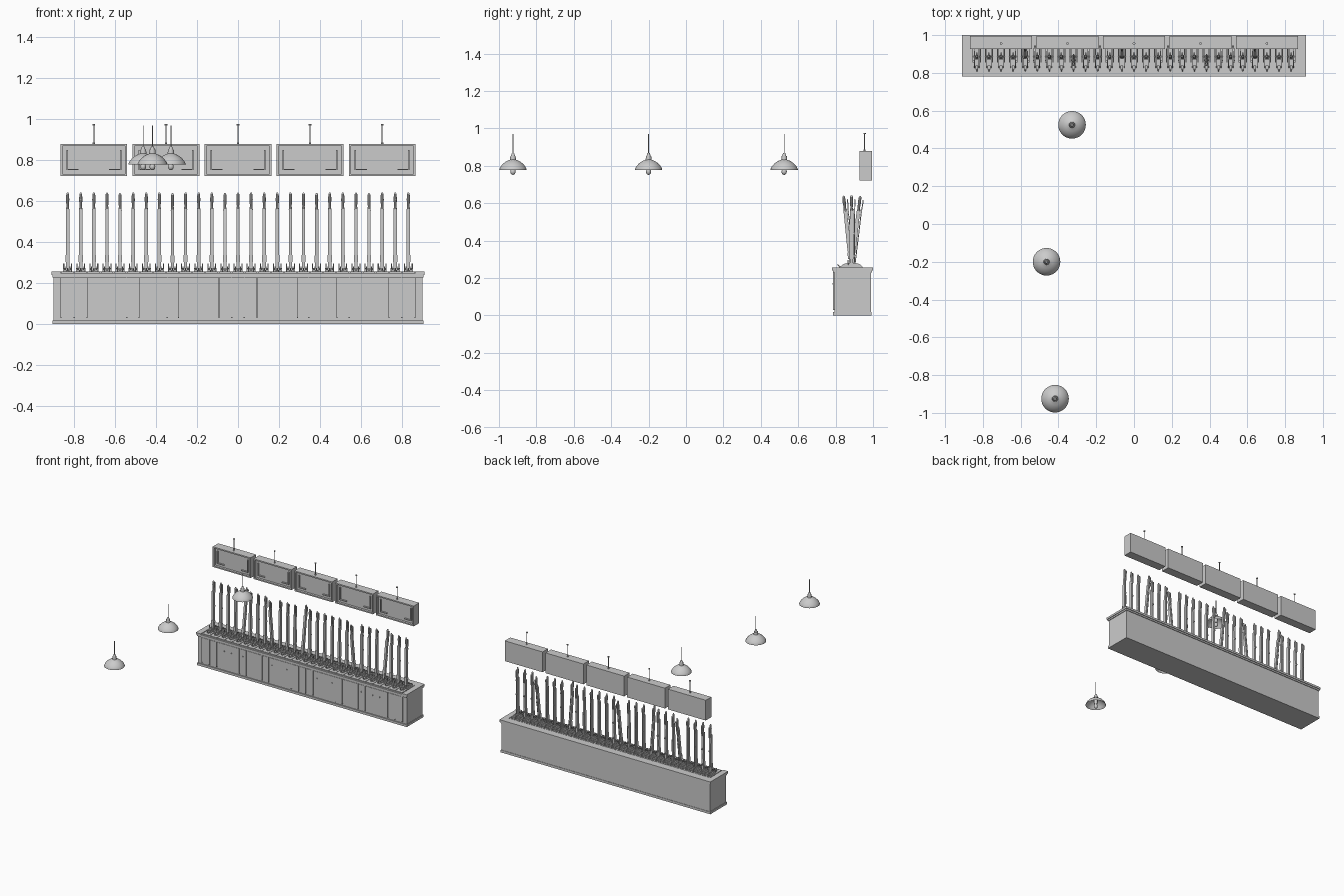
import bpy, bmesh, math
from mathutils import Matrix, Vector


def box(bm, x0, x1, y0, y1, z0, z1):
    m = Matrix.Translation(((x0 + x1) / 2, (y0 + y1) / 2, (z0 + z1) / 2)) @ \
        Matrix.Diagonal((x1 - x0, y1 - y0, z1 - z0, 1))
    bmesh.ops.create_cube(bm, size=1, matrix=m)


def rod(bm, a, b, r1, r2=None, seg=10):
    a, b = Vector(a), Vector(b)
    d = b - a
    m = Matrix.Translation((a + b) / 2) @ d.to_track_quat('Z', 'Y').to_matrix().to_4x4()
    bmesh.ops.create_cone(bm, cap_ends=True, segments=seg, radius1=r1,
                          radius2=r1 if r2 is None else r2, depth=d.length, matrix=m)


def slab(bm, pts, x0, x1):
    # closed (y, z) outline extruded along x
    a = [bm.verts.new((x0, y, z)) for y, z in pts]
    b = [bm.verts.new((x1, y, z)) for y, z in pts]
    bm.faces.new(a)
    bm.faces.new(b[::-1])
    for i in range(len(pts)):
        j = (i + 1) % len(pts)
        bm.faces.new((a[j], a[i], b[i], b[j]))


def lathe(bm, prof, seg=32):
    rings = [[bm.verts.new((r * math.cos(2 * math.pi * k / seg),
                            r * math.sin(2 * math.pi * k / seg), z)) for k in range(seg)]
             for r, z in prof]
    for p, q in zip(rings, rings[1:]):
        for k in range(seg):
            n = (k + 1) % seg
            bm.faces.new((p[k], p[n], q[n], q[k]))


def mesh(bm, name, smooth=False):
    bmesh.ops.recalc_face_normals(bm, faces=bm.faces)
    me = bpy.data.meshes.new(name)
    bm.to_mesh(me)
    bm.free()
    if smooth:
        for p in me.polygons:
            p.use_smooth = True
        me.set_sharp_from_angle(angle=math.radians(35))
    return me


def place(me, name, loc=(0, 0, 0), rx=0):
    ob = bpy.data.objects.new(name, me)
    ob.location = loc
    ob.rotation_euler = (rx, 0, 0)
    bpy.context.collection.objects.link(ob)
    return ob


# cabinet body, plinth and rimmed top
bm = bmesh.new()
box(bm, -0.90, 0.90, 0.795, 0.99, 0.0, 0.24)
box(bm, -0.905, 0.905, 0.787, 0.993, 0.0, 0.018)
place(mesh(bm, "cabinet"), "cabinet")
bm = bmesh.new()
box(bm, -0.905, 0.905, 0.785, 0.995, 0.228, 0.24)
box(bm, -0.91, 0.91, 0.78, 1.0, 0.24, 0.25)
for s in (-1, 1):
    box(bm, *sorted((s * 0.868, s * 0.91)), 0.78, 1.0, 0.25, 0.256)
box(bm, -0.868, 0.868, 0.942, 1.0, 0.25, 0.256)
place(mesh(bm, "cabinet_top"), "cabinet_top")

# front panels, upright strips and knobs
bm = bmesh.new()
half = [0.03, 0.093, 0.29, 0.346, 0.483, 0.543, 0.737, 0.80, 0.865]
edges = [-v for v in reversed(half)] + half
for a, b in zip(edges, edges[1:]):
    box(bm, a + 0.004, b - 0.004, 0.789, 0.796, 0.034, 0.224)
for e in edges:
    box(bm, e - 0.003, e + 0.003, 0.786, 0.796, 0.03, 0.228)
for s in (-1, 1):
    for x in (0.13, 0.26, 0.51, 0.61, 0.67):
        rod(bm, (s * x, 0.79, 0.17), (s * x, 0.782, 0.17), 0.004)
place(mesh(bm, "front_panels"), "front_panels")

# lever shoe: floor plate, curved quadrants, side lugs, front pedal
bm = bmesh.new()
box(bm, -0.030, 0.030, -0.093, 0.055, 0.0, 0.006)
for s in (-1, 1):
    arc = [(0.06 * math.cos(t * math.pi / 10), 0.004 + 0.028 * math.sin(t * math.pi / 10))
           for t in range(11)]
    x0, x1 = sorted((s * 0.010, s * 0.014))
    slab(bm, arc, x0, x1)
    box(bm, *sorted((s * 0.016, s * 0.022)), -0.03, 0.045, 0.006, 0.020)
    rod(bm, (s * 0.019, -0.02, 0.006), (s * 0.019, -0.02, 0.045), 0.0025, seg=8)
rod(bm, (-0.022, 0, 0.018), (0.022, 0, 0.018), 0.005)
box(bm, -0.007, 0.007, -0.068, -0.045, 0.006, 0.014)
rod(bm, (0, -0.066, 0.012), (0, -0.075, 0.022), 0.003, seg=8)
shoe = mesh(bm, "lever_shoe", True)

# lever: tapered bar, grip, catch handle with its link rod
bm = bmesh.new()
slab(bm, [(-0.008, 0.0), (0.008, 0.0), (0.011, 0.12), (0.009, 0.31), (-0.009, 0.31),
          (-0.011, 0.12)], -0.008, 0.008)
rod(bm, (0, 0, 0.305), (0, 0, 0.325), 0.009, 0.006)
rod(bm, (0, 0, 0.32), (0, 0, 0.355), 0.006, 0.0085)
rod(bm, (0, 0, 0.355), (0, 0, 0.382), 0.0085, 0.007)
rod(bm, (0, 0, 0.382), (0, 0, 0.390), 0.007, 0.003)
rod(bm, (0, 0.016, 0.03), (0, 0.016, 0.31), 0.0025, seg=8)
for z in (0.06, 0.18, 0.29):
    box(bm, -0.004, 0.004, 0.006, 0.019, z, z + 0.010)
slab(bm, [(0.004, 0.30), (0.018, 0.30), (0.022, 0.365), (0.016, 0.372), (0.015, 0.32),
          (0.004, 0.312)], -0.004, 0.004)
box(bm, -0.010, 0.010, -0.013, -0.008, 0.05, 0.085)
lever = mesh(bm, "lever", True)

lean = {-9: -0.12, -1: -0.12, 10: -0.12, -5: 0.11, 6: 0.11}
for i in range(-13, 14):
    x = i * 0.064
    place(shoe, f"lever_shoe_{i + 14}", (x, 0.885, 0.25))
    place(lever, f"lever_{i + 14}", (x, 0.885, 0.252), lean.get(i, 0))

# hanging display boards: framed box, recessed panel, corner strips, hanger
bm = bmesh.new()
w = 0.163
box(bm, -w, w, 0.945, 0.995, 0.722, 0.88)
for s in (-1, 1):
    box(bm, *sorted((s * (w - 0.010), s * w)), 0.927, 0.945, 0.722, 0.88)
    box(bm, *sorted((s * 0.127, s * 0.134)), 0.934, 0.945, 0.755, 0.85)
    box(bm, *sorted((s * 0.075, s * 0.134)), 0.934, 0.945, 0.752, 0.758)
for z in (0.722, 0.870):
    box(bm, -w + 0.010, w - 0.010, 0.927, 0.945, z, z + 0.010)
rod(bm, (0, 0.955, 0.88), (0, 0.955, 0.97), 0.0025, seg=8)
rod(bm, (0, 0.955, 0.97), (0, 0.955, 0.976), 0.007)
rod(bm, (0, 0.955, 0.88), (0, 0.955, 0.886), 0.006)
board = mesh(bm, "hanging_board")
for i in range(-2, 3):
    place(board, f"hanging_board_{i + 3}", (i * 0.352, 0, 0))

# pendant lamps: open shade, collar with cord, bulb
bm = bmesh.new()
lathe(bm, [(0.070, 0.780), (0.073, 0.778), (0.073, 0.782), (0.066, 0.796), (0.052, 0.812),
           (0.034, 0.825), (0.016, 0.832), (0.013, 0.834), (0.013, 0.830), (0.032, 0.822),
           (0.050, 0.809), (0.063, 0.794), (0.070, 0.780)])
bmesh.ops.remove_doubles(bm, verts=bm.verts, dist=1e-5)
shade = mesh(bm, "lamp_shade", True)
bm = bmesh.new()
rod(bm, (0, 0, 0.785), (0, 0, 0.835), 0.012, seg=20)
rod(bm, (0, 0, 0.832), (0, 0, 0.852), 0.016, 0.014, 20)
rod(bm, (0, 0, 0.852), (0, 0, 0.868), 0.011, 0.006, 20)
rod(bm, (0, 0, 0.865), (0, 0, 0.97), 0.002, seg=8)
collar = mesh(bm, "lamp_collar", True)
bm = bmesh.new()
bmesh.ops.create_uvsphere(bm, u_segments=16, v_segments=10, radius=0.014,
                          matrix=Matrix.Translation((0, 0, 0.768)) @ Matrix.Diagonal((1, 1, 1.2, 1)))
rod(bm, (0, 0, 0.772), (0, 0, 0.79), 0.012, 0.008, 16)
bulb = mesh(bm, "lamp_bulb", True)
for n, (x, y) in enumerate([(-0.328, 0.525), (-0.463, -0.20), (-0.418, -0.925)], 1):
    for part, name in ((shade, "lamp_shade"), (collar, "lamp_collar"), (bulb, "lamp_bulb")):
        place(part, f"{name}_{n}", (x, y, 0))
